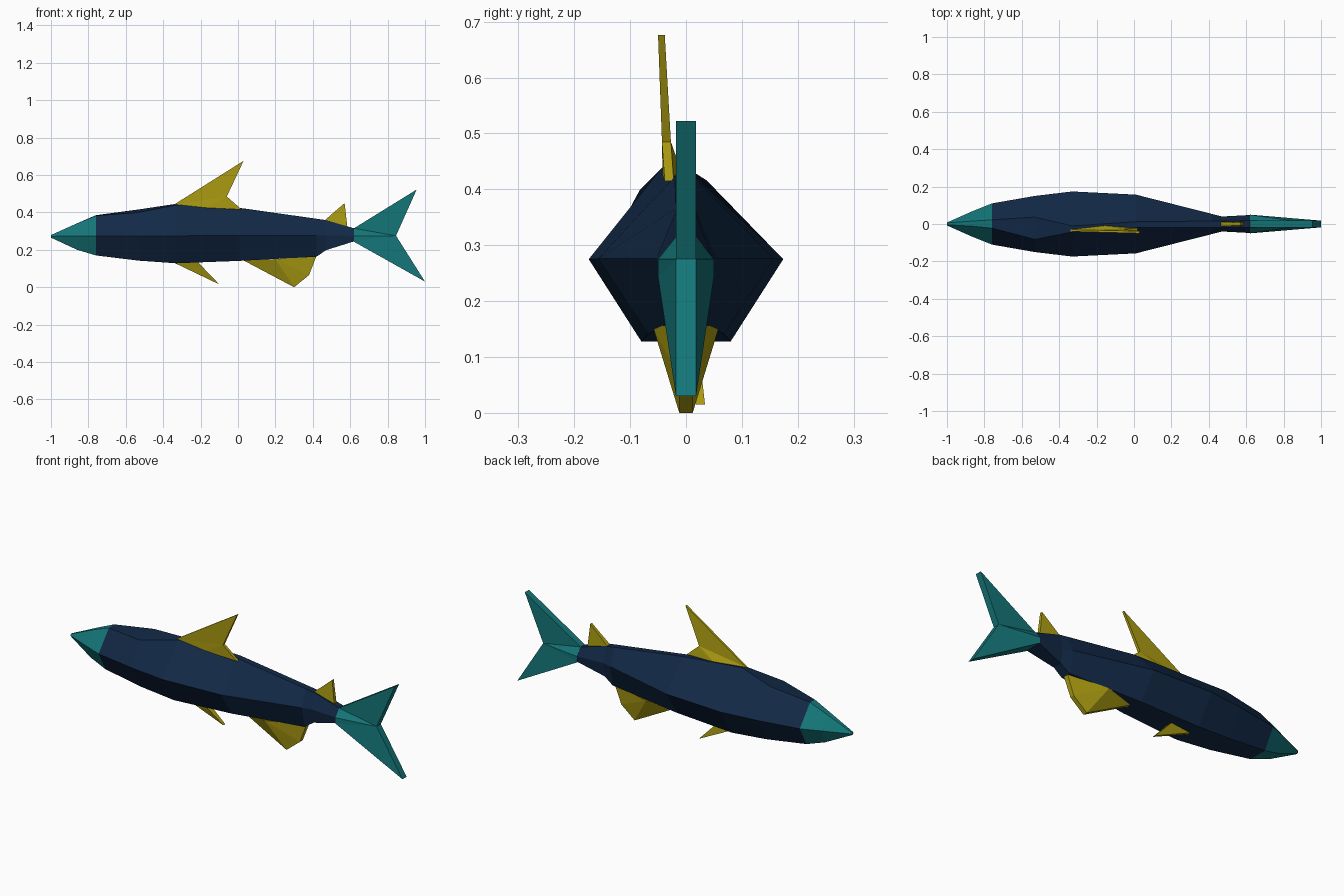
import bpy, bmesh

cube = bpy.data.objects.get("Cube")
if cube:
    bpy.data.objects.remove(cube, do_unlink=True)


def material(name, rgb):
    m = bpy.data.materials.new(name)
    m.use_nodes = True
    m.diffuse_color = (*rgb, 1)
    bsdf = m.node_tree.nodes["Principled BSDF"]
    bsdf.inputs["Base Color"].default_value = (*rgb, 1)
    bsdf.inputs["Roughness"].default_value = 0.8
    return m


navy = material("navy", (0.006, 0.022, 0.062))
teal = material("teal", (0.007, 0.18, 0.19))
yellow = material("yellow", (0.42, 0.34, 0.006))


def finish(bm, name, *mats):
    bmesh.ops.recalc_face_normals(bm, faces=bm.faces)
    me = bpy.data.meshes.new(name)
    bm.to_mesh(me)
    bm.free()
    for m in mats:
        me.materials.append(m)
    ob = bpy.data.objects.new(name, me)
    bpy.context.collection.objects.link(ob)
    return ob


def loft(name, sections, *mats):
    """Skin six-sided rings: x, side half width, side z, top-left, top-right, belly."""
    bm = bmesh.new()
    rings = []
    for x, w, zs, (ya, za), (yb, zb), (yc, zc) in sections:
        pts = [(-w, zs), (ya, za), (yb, zb), (w, zs), (yc, zc), (-yc, zc)]
        rings.append([bm.verts.new((x, y, z)) for y, z in pts])
    for a, b in zip(rings, rings[1:]):
        for i in range(6):
            j = (i + 1) % 6
            bm.faces.new((a[i], a[j], b[j], b[i]))
    bm.faces.new(rings[0])
    bm.faces.new(rings[-1])
    # the face ahead of the gill line takes the second colour
    for f in bm.faces:
        if f.calc_center_median().x < -0.765:
            f.material_index = 1
    return finish(bm, name, *mats)


def fin(name, outline, mat):
    """Fin from outline points (x, z, centre y, half thickness)."""
    bm = bmesh.new()
    sides = [[bm.verts.new((x, y + s * t, z)) for x, z, y, t in outline]
             for s in (-1, 1)]
    n = len(outline)
    caps = [bm.faces.new(side) for side in sides]
    for i in range(n):
        j = (i + 1) % n
        bm.faces.new((sides[0][i], sides[0][j], sides[1][j], sides[1][i]))
    bmesh.ops.recalc_face_normals(bm, faces=bm.faces)
    bmesh.ops.triangulate(bm, faces=caps)
    return finish(bm, name, mat)


# Body and head
loft("body", [
    (-1.00, 0.008, 0.272, (-0.004, 0.279), (0.006, 0.279), (0.004, 0.265)),
    (-0.86, 0.070, 0.275, (-0.012, 0.342), (0.016, 0.342), (0.035, 0.200)),
    (-0.76, 0.110, 0.275, (-0.022, 0.382), (0.022, 0.385), (0.052, 0.170)),
    (-0.53, 0.150, 0.275, (-0.082, 0.400), (0.037, 0.416), (0.070, 0.142)),
    (-0.33, 0.174, 0.275, (-0.042, 0.440), (-0.010, 0.446), (0.080, 0.128)),
    (0.01, 0.157, 0.276, (-0.020, 0.423), (0.012, 0.424), (0.068, 0.141)),
    (0.42, 0.053, 0.276, (-0.018, 0.366), (0.016, 0.366), (0.028, 0.163)),
    (0.47, 0.040, 0.276, (-0.018, 0.359), (0.016, 0.359), (0.025, 0.198)),
    (0.62, 0.048, 0.275, (-0.018, 0.315), (0.018, 0.315), (0.046, 0.245)),
], navy, teal)

# Forked tail
fin("tail_fin", [
    (0.62, 0.243, 0, 0.050), (0.62, 0.275, 0, 0.050), (0.62, 0.315, 0, 0.018),
    (0.955, 0.522, 0, 0.018), (0.845, 0.275, 0, 0.018), (1.00, 0.030, 0, 0.018),
], teal)

# Dorsal fins
fin("front_dorsal_fin", [
    (-0.34, 0.443, -0.035, 0.005), (0.03, 0.676, -0.044, 0.006),
    (-0.06, 0.485, -0.035, 0.008), (0.02, 0.415, -0.030, 0.008),
    (-0.17, 0.425, -0.024, 0.018),
], yellow)
fin("rear_dorsal_fin", [
    (0.46, 0.355, 0.0, 0.012), (0.57, 0.450, 0.0, 0.007),
    (0.585, 0.320, 0.0, 0.010),
], yellow)

# Underside fins
fin("pelvic_fin", [
    (-0.34, 0.130, 0.0, 0.010), (-0.10, 0.015, 0.026, 0.008),
    (-0.22, 0.140, 0.0, 0.020),
], yellow)
fin("anal_fin", [
    (0.03, 0.143, 0, 0.012), (0.30, 0.000, 0, 0.012), (0.38, 0.065, 0, 0.012),
    (0.42, 0.168, 0, 0.014), (0.20, 0.150, 0, 0.058),
], yellow)
